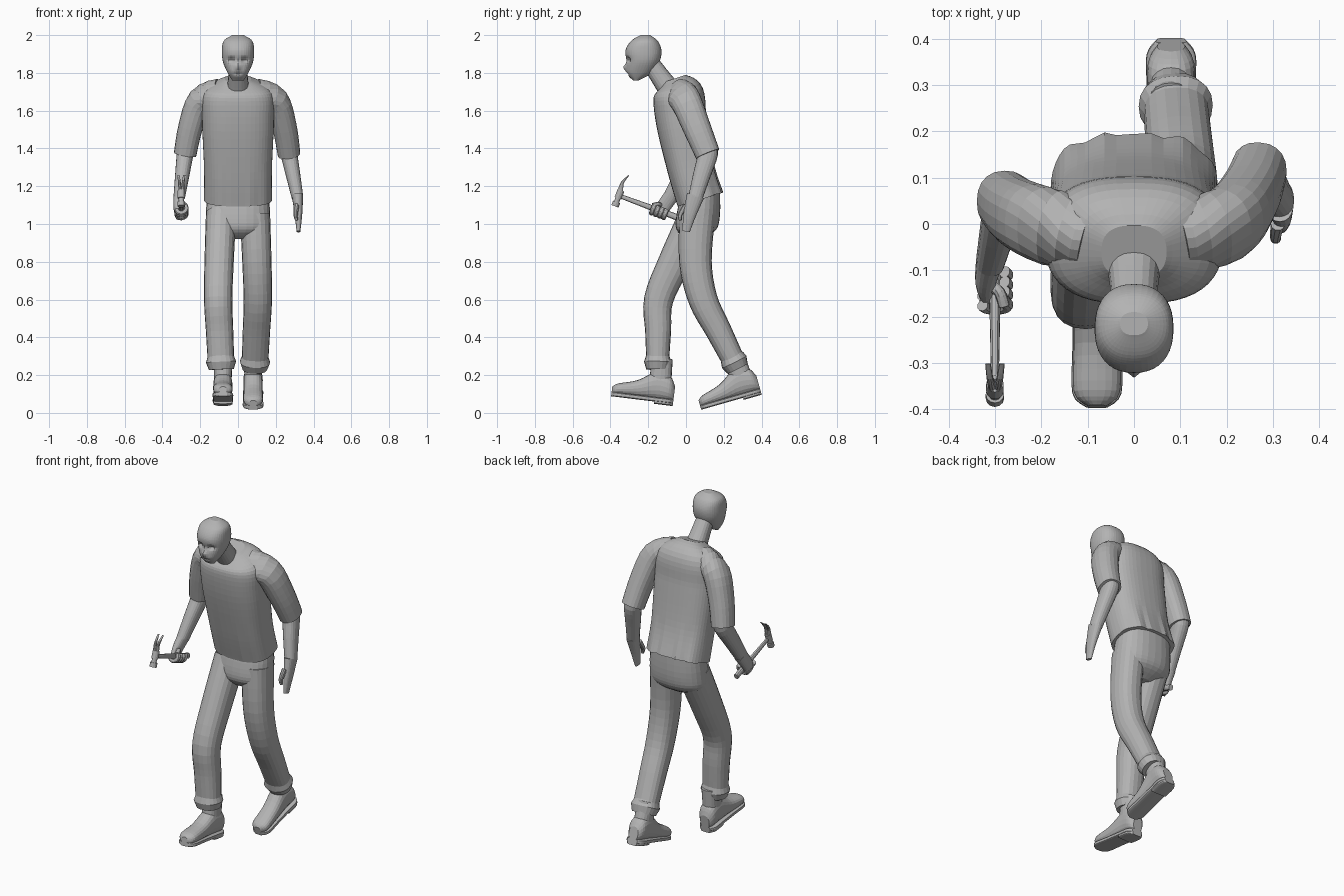
import bpy
import bmesh
from math import sin, cos, pi, exp, radians, copysign
from mathutils import Vector, Matrix

old = bpy.data.objects.get("Cube")
if old:
    bpy.data.objects.remove(old, do_unlink=True)

grey = bpy.data.materials.new("plain_grey")
grey.use_nodes = True
tone = (0.45, 0.45, 0.45, 1)
grey.diffuse_color = tone
grey.node_tree.nodes["Principled BSDF"].inputs["Base Color"].default_value = tone

X, Y, Z = Matrix.Identity(3)
parts = []


def smooth_rings(rings, steps):
    """Catmull-Rom interpolation through (centre, half width, half depth) rings."""
    rows = [Vector((*centre, width, depth)) for centre, width, depth in rings]
    out = []
    for i in range(len(rows) - 1):
        before, start = rows[max(i - 1, 0)], rows[i]
        end, after = rows[i + 1], rows[min(i + 2, len(rows) - 1)]
        leave, arrive = (end - before) / 2, (after - start) / 2
        for k in range(steps):
            t = k / steps
            ease = t * t * (3 - 2 * t)
            out.append(start.lerp(end, ease) + leave * t * (1 - t) ** 2 - arrive * t * t * (1 - t))
    out.append(rows[-1])
    return out


def loft(name, rings, segs=20, steps=4, power=2.3, ref=X, axis=None, tweak=None, matrix=None):
    """Skin superellipse sections along a path; axis forces parallel sections."""
    rows = smooth_rings(rings, steps)
    centres = [Vector(row[:3]) for row in rows]
    bm = bmesh.new()
    loops = []
    for i, row in enumerate(rows):
        ahead = centres[min(i + 1, len(rows) - 1)]
        tangent = axis or (ahead - centres[max(i - 1, 0)]).normalized()
        wide = (ref - ref.dot(tangent) * tangent).normalized()
        deep = tangent.cross(wide)
        loop = []
        for k in range(segs):
            c, s = cos(2 * pi * k / segs), sin(2 * pi * k / segs)
            u = copysign(abs(c) ** (2 / power), c) * max(row[3], 0.002)
            v = copysign(abs(s) ** (2 / power), s) * max(row[4], 0.002)
            p = centres[i] + wide * u + deep * v
            loop.append(bm.verts.new(tweak(p) if tweak else p))
        loops.append(loop)
    for low, high in zip(loops, loops[1:]):
        for k in range(segs):
            n = (k + 1) % segs
            bm.faces.new((low[k], low[n], high[n], high[k]))
    bm.faces.new(loops[0][::-1])
    bm.faces.new(loops[-1])
    if matrix:
        bm.transform(matrix)
    bmesh.ops.recalc_face_normals(bm, faces=bm.faces)
    mesh = bpy.data.meshes.new(name)
    bm.to_mesh(mesh)
    bm.free()
    mesh.materials.append(grey)
    obj = bpy.data.objects.new(name, mesh)
    bpy.context.collection.objects.link(obj)
    parts.append(obj)


def limb(name, points, start, end, **options):
    """Tube whose (half width, half depth) tapers evenly from start to end."""
    start, end = Vector(start), Vector(end)
    count = len(points) - 1
    loft(name, [(p, *start.lerp(end, i / count)) for i, p in enumerate(points)], **options)


def slab(height, front, back, width):
    """Ring on the middle plane, given by its front and back."""
    return Vector((0, (front + back) / 2, height)), width, (back - front) / 2


def bump(value, centre, spread):
    return exp(-((value - centre) / spread) ** 2)


# Head with eye sockets, nose and mouth pressed into the front
def face_shape(p):
    if p.y < -0.24:
        side = abs(p.x)
        p.y += 0.02 * bump(side, 0.035, 0.017) * bump(p.z, 1.87, 0.013)
        p.y -= 0.016 * bump(side, 0, 0.013) * bump(p.z, 1.83, 0.016)
        p.y += 0.007 * bump(side, 0, 0.025) * bump(p.z, 1.795, 0.007)
    return p


loft("head", [slab(1.76, -.28, -.25, .03), slab(1.8, -.315, -.18, .055),
              slab(1.86, -.315, -.14, .08), slab(1.92, -.32, -.13, .085),
              slab(1.97, -.29, -.15, .075), slab(2, -.24, -.19, .03)],
     segs=40, steps=7, axis=Z, tweak=face_shape)
limb("neck", [(0, -.08, 1.7), (0, -.13, 1.77), (0, -.2, 1.87)], (.06, .06), (.045, .045))


# Loose shirt with folds gathering towards the hem
def hem_folds(p):
    fade = max(0, (1.36 - p.z) * 4)
    p.y += 0.008 * fade * sin(p.x * 75) * (1 if p.y > 0.08 else 0.3)
    return p


loft("shirt", [slab(1.13, -.05, .2, .18), slab(1.3, -.1, .15, .18), slab(1.55, -.16, .11, .19),
               slab(1.7, -.17, .09, .18), slab(1.77, -.12, 0, .07)],
     segs=48, steps=6, power=2.6, tweak=hem_folds)

# Trousers: seat, two striding legs and rolled cuffs
loft("trouser_seat", [slab(1.18, -.02, .18, .16), slab(1.05, -.05, .18, .17),
                      slab(.97, -.05, .16, .16), slab(.92, 0, .09, .07)], segs=28, axis=-Z)


def leg(side, sign, thigh_y, knee_y, ankle_y):
    hip = Vector((sign * .09, .06, 1.05))
    thigh = Vector((sign * .1, thigh_y, .8))
    knee = Vector((sign * .105, knee_y, .6))
    ankle = Vector((sign * .09, ankle_y, .27))
    limb(side + "_trouser_leg", [hip, thigh, knee, knee.lerp(ankle, .5), ankle],
         (.08, .095), (.07, .06))
    along = (ankle - knee).normalized() * .04
    limb(side + "_cuff_top", [ankle - along, ankle], (.066, .06), (.08, .072))
    limb(side + "_cuff_roll", [ankle, ankle + along], (.08, .072), (.066, .06))


leg("left", 1, .05, .09, .255)
leg("right", -1, -.06, -.145, -.15)


# Boots, shaped once along the foot and then pitched into the stride
def boot(side, x, y, z, pitch):
    place = Matrix.Translation((x, y, z)) @ Matrix.Rotation(radians(pitch), 4, "X")
    outline = [(0, .1, .03), (-.03, .15, .05), (-.1, .17, .05),
               (-.2, .11, .05), (-.3, .08, .05), (-.33, .06, .02)]
    floor = .02
    loft(side + "_boot", [((0, along, (top + floor) / 2), width, (top - floor) / 2)
                          for along, top, width in outline], axis=-Y, matrix=place)
    loft(side + "_sole", [((0, along, floor), width + .003, .012)
                          for along, top, width in outline], power=5, axis=-Y, matrix=place)
    loft(side + "_heel", [((0, along, floor / 2), width, .014)
                          for along, top, width in outline[:3]], power=5, axis=-Y, matrix=place)
    limb(side + "_boot_shaft", [(0, -.08, .08), (0, -.085, .24)], (.045, .06), (.05, .055),
         matrix=place)


boot("left", .08, .4, .1, 16)
boot("right", -.08, -.07, .04, -7)


# Arms: full sleeve ending at the elbow, slimmer forearm below
def arm(side, sign, elbow, wrist):
    inner = Vector((sign * .1, -.03, 1.68))
    shoulder = Vector((sign * .2, 0, 1.65))
    elbow, wrist = Vector(elbow), Vector(wrist)
    bicep = shoulder.lerp(elbow, .5) + X * sign * .012
    limb(side + "_sleeve", [inner, shoulder, bicep, elbow], (.075, .09), (.06, .066))
    limb(side + "_forearm", [elbow.lerp(bicep, .3), elbow, elbow.lerp(wrist, .5), wrist],
         (.052, .062), (.031, .038))


arm("left", 1, (.27, .115, 1.37), (.315, .05, 1.14))
arm("right", -1, (-.28, .05, 1.37), (-.31, -.08, 1.15))

# Relaxed left hand
limb("left_hand", [(.315, .05, 1.15), (.32, .02, 1.05), (.32, 0, .96)], (.03, .047), (.01, .02))
limb("left_thumb", [(.31, 0, 1.1), (.305, -.03, 1.05), (.31, -.03, 1.02)],
     (.015, .016), (.008, .008), segs=10)

# Hammer frame: shaft points forward and up, rise is square to it
shaft = Vector((0, -.94, .35)).normalized()
rise = shaft.cross(X)
eye = Vector((-.3, -.355, 1.15))


def at(along, up, across=0):
    return eye + shaft * along + rise * up + X * across


def hammer_part(name, low, high, radius):
    limb(name, [at(0, low), at(0, high)], (radius, radius), (radius, radius), segs=12, power=2)


limb("hammer_handle", [at(-.33, 0), at(-.2, 0), at(-.1, 0), at(.01, 0)],
     (.014, .017), (.008, .011), segs=12)
hammer_part("hammer_striking_face", -.06, -.035, .02)
hammer_part("hammer_neck", -.04, -.01, .014)
hammer_part("hammer_cheek", -.015, .03, .019)
for side, sign in (("left", 1), ("right", -1)):
    limb(side + "_hammer_claw", [at(0, .02, sign * .006), at(.007, .07, sign * .01),
                                 at(-.012, .12, sign * .015)], (.009, .016), (.006, .002), segs=10)

# Right fist: palm outside the handle, four fingers and a thumb curled round it
grip = at(-.23, 0)
limb("right_palm", [(-.31, -.07, 1.16), (-.32, -.12, 1.09), (-.315, -.15, 1.04)],
     (.03, .04), (.015, .036))
finger_size = (.0125, .0125)
for i, finger in enumerate(("little", "ring", "middle", "index")):
    base = grip + shaft * (i - 1.4) * .023
    turns = [radians(190 + k * 42) for k in range(6)]
    limb("right_" + finger + "_finger", [base + (X * cos(a) + rise * sin(a)) * .027 for a in turns],
         finger_size, finger_size, segs=10, ref=shaft)
limb("right_thumb", [grip - X * .015 + rise * .03, grip + X * .01 + rise * .03 + shaft * .02,
                     grip + X * .02 + rise * .015 + shaft * .045], finger_size, finger_size, segs=10)

# Smooth shading that keeps rims crisp
for obj in bpy.context.view_layer.objects:
    obj.select_set(obj in parts)
bpy.context.view_layer.objects.active = parts[0]
bpy.ops.object.shade_smooth_by_angle(angle=radians(45))
